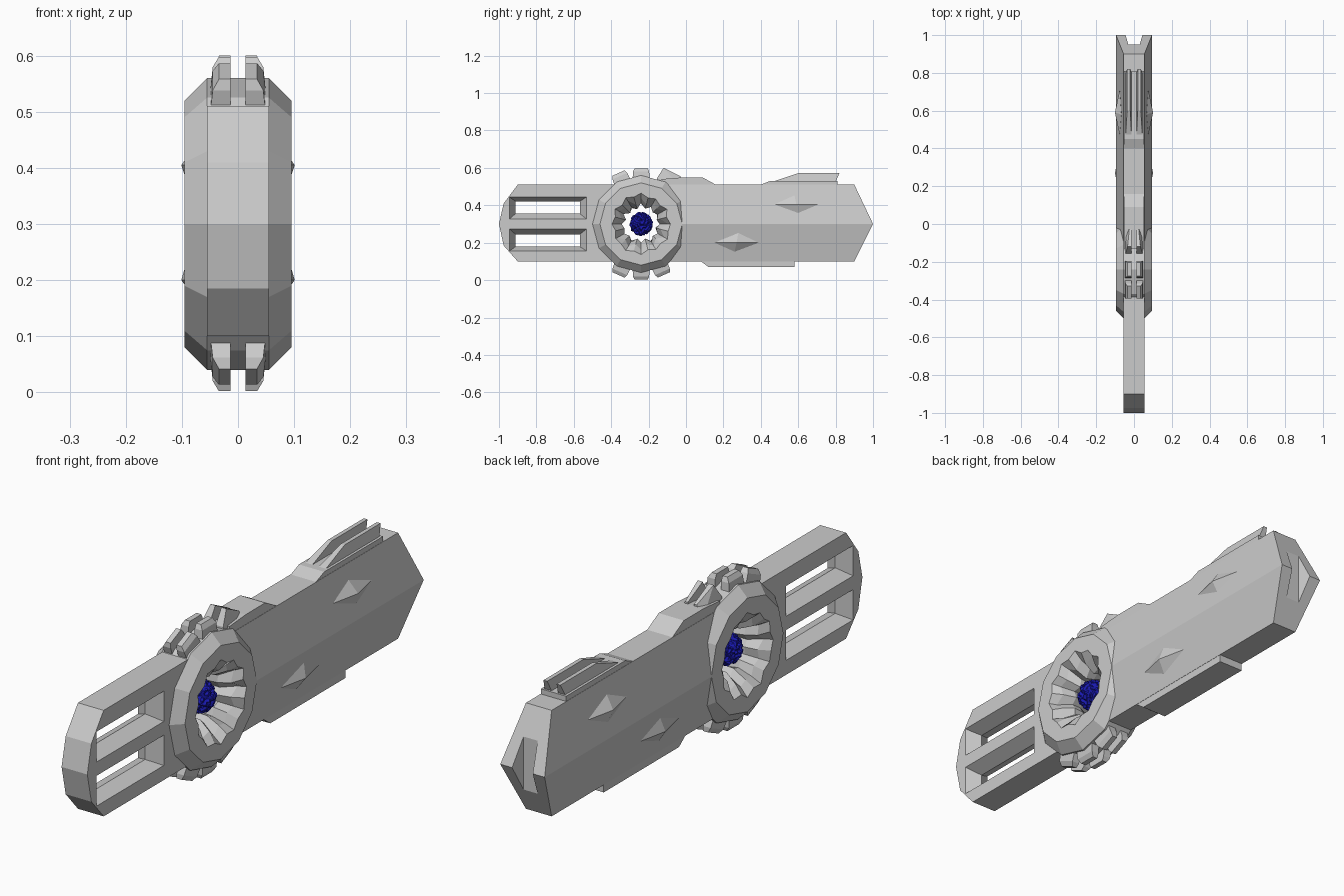
import bpy, bmesh, math, random
from mathutils import Vector

if "Cube" in bpy.data.objects:
    bpy.data.objects.remove(bpy.data.objects["Cube"])

random.seed(4)
CY, CZ = -0.24, 0.30          # ring centre


def finish(name, bm):
    bmesh.ops.recalc_face_normals(bm, faces=bm.faces[:])
    me = bpy.data.meshes.new(name)
    bm.to_mesh(me)
    bm.free()
    ob = bpy.data.objects.new(name, me)
    bpy.context.collection.objects.link(ob)
    return ob


def hull(name, pts):
    """Convex solid around a few points."""
    bm = bmesh.new()
    vs = [bm.verts.new(p) for p in pts]
    bmesh.ops.convex_hull(bm, input=vs)
    bmesh.ops.dissolve_limit(bm, angle_limit=0.01, verts=bm.verts[:], edges=bm.edges[:])
    return finish(name, bm)


def slab(name, profile, x0, x1):
    """Side profile (y, z) extruded from x0 to x1."""
    return hull(name, [(x, y, z) for x in (x0, x1) for y, z in profile])


def rect(x, y0, y1, z0, z1):
    return [(x, y, z) for y in (y0, y1) for z in (z0, z1)]


def cut(ob, cutters):
    for c in cutters:
        c.hide_render = True
        m = ob.modifiers.new("cut", 'BOOLEAN')
        m.operation, m.solver, m.object = 'DIFFERENCE', 'EXACT', c
    dg = bpy.context.evaluated_depsgraph_get()
    me = bpy.data.meshes.new_from_object(ob.evaluated_get(dg))
    ob.modifiers.clear()
    ob.data = me
    for c in cutters:
        bpy.data.objects.remove(c)


def ring_hole():
    pts = [(x, CY + 0.2 * math.cos(a), CZ + 0.2 * math.sin(a))
           for x in (-0.2, 0.2) for a in [i * math.tau / 24 for i in range(24)]]
    return hull("hole_cutter", pts)


# handle plate with two waisted slots
handle = slab("handle", [(CY, 0.10), (-0.9, 0.10), (-0.975, 0.185), (-1, 0.30),
                         (-0.975, 0.41), (-0.9, 0.51), (CY, 0.51)], -0.055, 0.055)
slots = []
for s in (1, -1):
    for side in (1, -1):
        z = sorted((CZ + s * 0.025, CZ + s * 0.145))
        zi = sorted((CZ + s * 0.057, CZ + s * 0.12))
        slots.append(hull("slot_cutter", rect(side * 0.058, -0.945, -0.53, *z)
                          + rect(-side * 0.004, -0.91, -0.57, *zi)))
cut(handle, slots + [ring_hole()])

# main body: six-sided section, pointed end with a notch
body = hull("body", [p for s in (1, -1) for p in (
    (s * 0.055, CY, 0.10), (s * 0.055, CY, 0.51), (s * 0.095, CY, 0.30),
    (s * 0.055, 0.9, 0.10), (s * 0.055, 0.9, 0.51), (s * 0.095, 1.0, 0.30))])
notch = hull("notch_cutter", [(s * w, y, z) for s in (1, -1) for z in (0.1, 0.5)
                              for w, y in ((0.03, 0.95), (0.05, 1.02))])
cut(body, [ring_hole(), notch])

# ring: twelve-sided outside, jagged funnel inside
N = 24
profile = [(-0.055, 0.26, 0), (0.055, 0.26, 0), (0.095, 0.22, 0), (0.095, 0.160, 1),
           (0.065, 0.130, 2), (0.02, 0.10, 2), (-0.02, 0.10, 2), (-0.065, 0.130, 2),
           (-0.095, 0.160, 1), (-0.095, 0.22, 0)]
bm = bmesh.new()
loops = []
for x, r, jag in profile:
    loop = []
    for i in range(N):
        a = i * math.tau / N
        if jag == 0:
            rr = r * (math.cos(math.pi / 12) if i % 2 else 1)
        elif jag == 1:
            rr = r * (0.91 if i % 2 else 1) + random.uniform(-0.006, 0.006)
        else:
            rr = r * (0.87 if i % 2 else 1.06) + random.uniform(-0.008, 0.008)
        loop.append(bm.verts.new((x, CY + rr * math.cos(a), CZ + rr * math.sin(a))))
    loops.append(loop)
for k in range(len(loops)):
    A, B = loops[k], loops[(k + 1) % len(loops)]
    for i in range(N):
        j = (i + 1) % N
        bm.faces.new((A[i], A[j], B[j], B[i]))
finish("ring", bm)

# glowing rough core
bm = bmesh.new()
bmesh.ops.create_icosphere(bm, subdivisions=4, radius=0.058)
for v in bm.verts:
    v.co = v.co * random.uniform(0.9, 1.13) + Vector((0, CY, CZ))
core = finish("core", bm)
blue = bpy.data.materials.new("core_blue")
blue.diffuse_color = (0.01, 0.01, 0.45, 1)
blue.use_nodes = True
blue.node_tree.nodes["Principled BSDF"].inputs["Base Color"].default_value = blue.diffuse_color
core.data.materials.append(blue)

# paired gear teeth on the ring
for deg in (90, 114, 246, 270, 294):
    a = math.radians(deg)
    rad = Vector((0, math.cos(a), math.sin(a)))
    tan = Vector((0, -math.sin(a), math.cos(a)))
    for s in (1, -1):
        pts = []
        for r, w, xo in ((0.235, 0.046, 0.05), (0.28, 0.043, 0.045), (0.298, 0.035, 0.034)):
            for x in (0.013, xo):
                for t in (w, -w):
                    pts.append(Vector((s * x, CY, CZ)) + rad * r + tan * t)
        hull("ring_tooth", pts)

# side details, mirrored left and right
for s in (1, -1):
    # swept fin behind the ring
    hull("front_fin", [(s * x, y, z) for y, z, xo in (
        (-0.155, 0.50, 0.05), (-0.155, 0.545, 0.045), (-0.12, 0.60, 0.034),
        (-0.03, 0.555, 0.025), (-0.03, 0.50, 0.05)) for x in (0.013, xo)])
    # sight rails
    hull("sight_rail", [(s * x, y, z) for y, z, xi, xo in (
        (0.46, 0.525, 0.013, 0.045), (0.80, 0.525, 0.013, 0.045),
        (0.60, 0.572, 0.02, 0.036), (0.82, 0.572, 0.02, 0.036)) for x in (xi, xo)])
    # diamond studs
    for y, z in ((0.27, 0.20), (0.59, 0.405)):
        hull("side_stud", [(s * 0.101, y, z), (s * 0.06, y, z),
                           (s * 0.076, y - 0.118, z), (s * 0.076, y + 0.118, z),
                           (s * 0.067, y - 0.01, z + 0.048 if z > 0.3 else z - 0.048),
                           (s * 0.086, y + 0.01, z - 0.046 if z > 0.3 else z + 0.052)])

# top hump, sight base and underside plate
slab("top_hump", [(-0.13, 0.49), (-0.13, 0.54), (-0.03, 0.548), (0.09, 0.548),
                  (0.16, 0.51), (0.16, 0.49)], -0.054, 0.054)
slab("sight_base", [(0.40, 0.50), (0.40, 0.51), (0.45, 0.53), (0.81, 0.53),
                    (0.81, 0.50)], -0.054, 0.054)
slab("underside_plate", [(0.08, 0.12), (0.08, 0.10), (0.12, 0.07), (0.58, 0.07),
                         (0.58, 0.12)], -0.054, 0.054)
